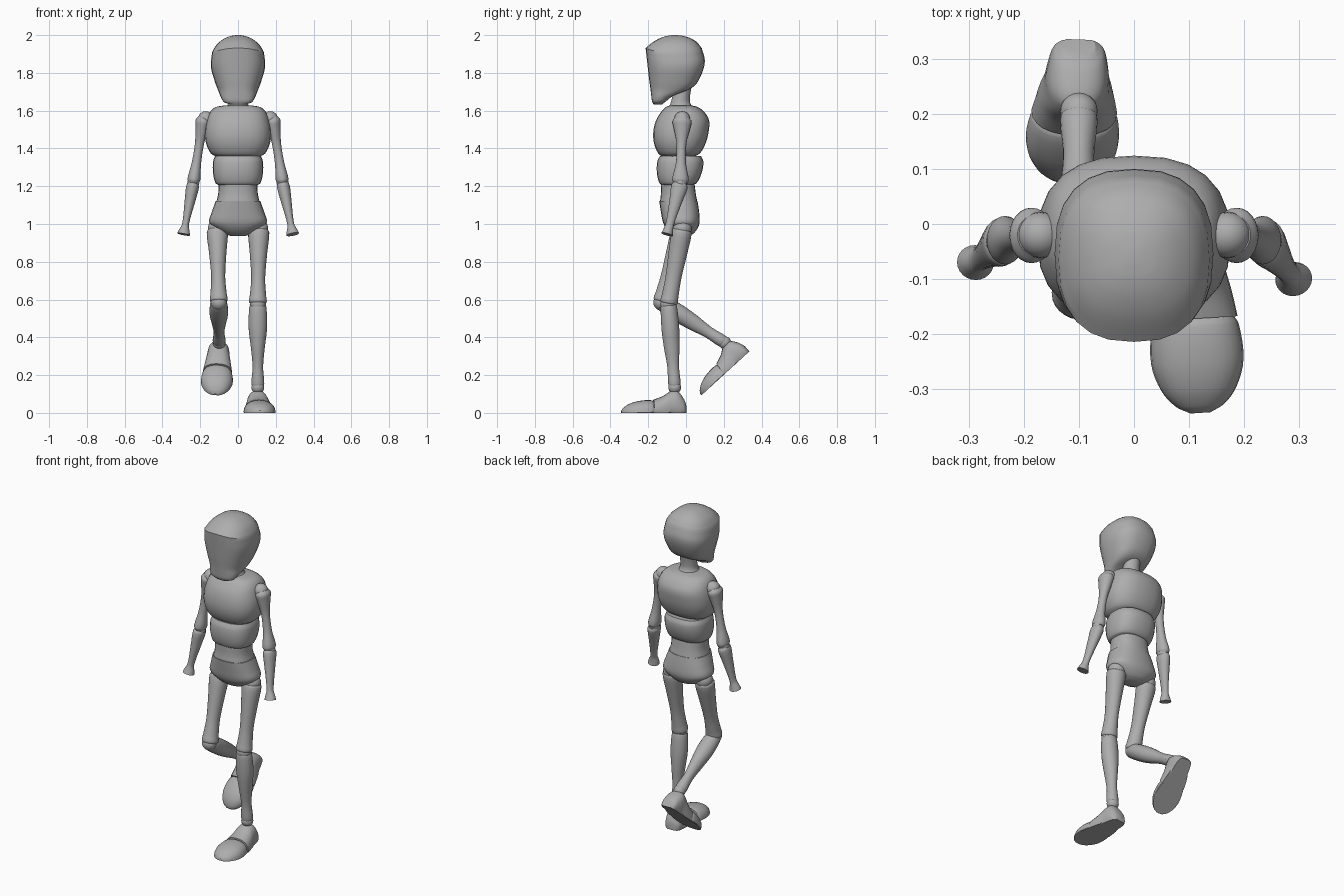
import bpy
import bmesh
import math
from mathutils import Vector

old = bpy.data.objects.get("Cube")
if old:
    bpy.data.objects.remove(old, do_unlink=True)

grey = bpy.data.materials.new("plain grey")
grey.use_nodes = True
colour = (0.42, 0.42, 0.42, 1)
grey.diffuse_color = colour
grey.node_tree.nodes["Principled BSDF"].inputs["Base Color"].default_value = colour

SIDES, STEPS = 24, 4


def slope(rows, i, k):
    a, b = rows[max(i - 1, 0)], rows[min(i + 1, len(rows) - 1)]
    return (b[k] - a[k]) / (b[0] - a[0])


def smooth_rows(rows):
    """Hermite curve through every column of the profile."""
    out = []
    for i in range(len(rows) - 1):
        p, q = rows[i], rows[i + 1]
        h = q[0] - p[0]
        for s in range(STEPS):
            t = s / STEPS
            new = [p[0] + h * t]
            for k in (1, 2, 3):
                c = 3 * t * t - 2 * t ** 3
                v = p[k] * (1 - c) + q[k] * c
                v += h * slope(rows, i, k) * (t ** 3 - 2 * t * t + t)
                v += h * slope(rows, i + 1, k) * (t ** 3 - t * t)
                new.append(v)
            out.append(new)
    return out + [list(rows[-1])]


def finish(obj):
    obj.data.materials.append(grey)
    bpy.ops.object.select_all(action='DESELECT')
    obj.select_set(True)
    bpy.context.view_layer.objects.active = obj
    bpy.ops.object.shade_smooth_by_angle(angle=math.radians(32))


def loft(name, rows, start=(0, 0, 0), axis=(0, 0, 1), front=(0, -1, 0),
         power=2.0, crease=None, sag=0.0, floor=None):
    """Rows: distance along axis, half width, front extent, back extent."""
    start, axis, front = Vector(start), Vector(axis), Vector(front)
    unit = axis.normalized()
    front = (front - unit * front.dot(unit)).normalized()
    side = front.cross(unit)
    if crease:
        rings = smooth_rows(rows[:crease + 1]) + smooth_rows(rows[crease:])[1:]
    else:
        rings = smooth_rows(rows)
    bm = bmesh.new()
    loops = []
    for d, w, f, b in rings:
        loop = []
        for j in range(SIDES):
            a = math.tau * j / SIDES
            c, s = (math.copysign(abs(v) ** (2 / power), v) for v in (math.cos(a), math.sin(a)))
            x, y = w * c, (f + b) / 2 + (f - b) / 2 * s
            if floor is not None:
                y = max(y, floor)
            co = start + axis * d + side * x + front * y
            co.z -= sag * x * x
            loop.append(bm.verts.new(co))
        loops.append(loop)
    for lo, hi in zip(loops, loops[1:]):
        for j in range(SIDES):
            n = (j + 1) % SIDES
            bm.faces.new((lo[j], lo[n], hi[n], hi[j]))
    bm.faces.new(loops[0][::-1])
    bm.faces.new(loops[-1])
    bmesh.ops.recalc_face_normals(bm, faces=bm.faces)
    mesh = bpy.data.meshes.new(name)
    bm.to_mesh(mesh)
    bm.free()
    obj = bpy.data.objects.new(name, mesh)
    bpy.context.collection.objects.link(obj)
    finish(obj)


def limb(name, a, b, radii):
    """Rows: fraction along the bone, half width, half depth."""
    loft(name, [(t, w, d, -d) for t, w, d in radii], a, Vector(b) - Vector(a))


def ball(name, centre, radius):
    bpy.ops.mesh.primitive_uv_sphere_add(segments=20, ring_count=12, radius=radius, location=centre)
    bpy.context.object.name = name
    finish(bpy.context.object)


# Head with a creased brow, and neck
loft("head", [(1.634, .04, .172, .125), (1.65, .072, .18, .105), (1.68, .09, .184, .065),
              (1.72, .105, .189, -.03), (1.77, .122, .196, -.072), (1.86, .144, .206, -.1),
              (1.932, .137, .214, -.083), (1.965, .113, .172, -.055),
              (1.985, .08, .135, -.02), (1.996, .045, .1, .015), (2.0, .012, .07, .045)],
     power=2.5, crease=6, sag=1.2)
loft("neck", [(1.61, .075, .1, -.045), (1.63, .055, .086, -.027),
              (1.66, .048, .076, -.02), (1.73, .046, .06, -.03)])

# Torso blocks
loft("chest", [(1.355, .115, .125, -.04), (1.375, .145, .148, -.075), (1.43, .17, .17, -.105),
               (1.49, .175, .173, -.12), (1.55, .165, .158, -.122),
               (1.595, .147, .13, -.095), (1.62, .115, .105, -.06), (1.628, .07, .085, -.03)], power=2.5)
loft("abdomen", [(1.205, .1, .125, -.03), (1.215, .118, .14, -.055), (1.27, .132, .154, -.083),
                 (1.33, .132, .152, -.092), (1.36, .122, .138, -.08)], power=2.5)
loft("waist", [(1.115, .115, .138, -.06), (1.16, .105, .133, -.052), (1.215, .103, .133, -.045)], power=2.4)
loft("pelvis", [(.937, .04, .05, -.015), (.95, .075, .078, -.04), (.98, .125, .107, -.063),
                (1.01, .153, .122, -.072), (1.06, .14, .132, -.07), (1.122, .118, .142, -.061)], power=2.4)

# Limb profiles
THIGH = [(0, .045, .045), (.05, .056, .054), (.3, .047, .05), (.65, .037, .042),
         (.88, .043, .044), (.97, .047, .046), (1, .038, .038)]
SHIN = [(0, .036, .036), (.03, .045, .043), (.28, .049, .047), (.5, .038, .042),
        (.75, .028, .031), (.95, .034, .033), (1, .028, .028)]
UPPER_ARM = [(0, .03, .035), (.06, .04, .05), (.15, .036, .045), (.4, .024, .026),
             (.7, .025, .027), (.94, .034, .044), (1, .027, .036)]
FOREARM = [(0, .027, .036), (.06, .034, .044), (.35, .028, .034), (.8, .018, .022),
           (.93, .029, .027), (1, .034, .032)]

# Foot profiles: width, top and underside along the sole
HEEL = [(0, .03, .045, -.01), (.012, .046, .075, -.03), (.045, .056, .116, -.04),
        (.08, .06, .115, -.05), (.125, .07, .088, -.06), (.172, .078, .07, -.06)]
TOE = [(.167, .068, .056, -.05), (.185, .079, .067, -.06), (.25, .084, .063, -.06),
       (.3, .068, .048, -.05), (.33, .043, .028, -.03), (.343, .018, .012, -.01)]

# Pose: joints of each side
POSE = {
    "left": dict(x=1, knee=(.105, -.092, .575), ankle=(.105, -.06, .135), hand=(.29, -.1, .945),
                 heel=(.1, 0, 0), sole=(.06, -1, 0), up=(0, 0, 1)),
    "right": dict(x=-1, knee=(-.102, -.13, .585), ankle=(-.1, .205, .372), hand=(-.288, -.07, .945),
                  heel=(-.1, .335, .325), sole=(-.05, -.737, -.675), up=(0, -.675, .737)),
}
for name, p in POSE.items():
    x = p["x"]
    hip = (.11 * x, -.02, .975)
    shoulder = (.182 * x, -.02, 1.565)
    elbow = (.237 * x, -.03, 1.215)
    limb(name + "_thigh", hip, p["knee"], THIGH)
    limb(name + "_shin", p["knee"], p["ankle"], SHIN)
    limb(name + "_upper_arm", shoulder, elbow, UPPER_ARM)
    limb(name + "_forearm", elbow, p["hand"], FOREARM)
    ball(name + "_hip_joint", hip, .05)
    ball(name + "_knee_joint", p["knee"], .043)
    ball(name + "_ankle_joint", p["ankle"], .034)
    ball(name + "_shoulder_joint", (.17 * x, -.02, 1.555), .042)
    ball(name + "_elbow_joint", elbow, .032)
    for part, rows in (("_foot", HEEL), ("_toes", TOE)):
        loft(name + part, rows, p["heel"], p["sole"], p["up"], power=2.3, floor=0)
